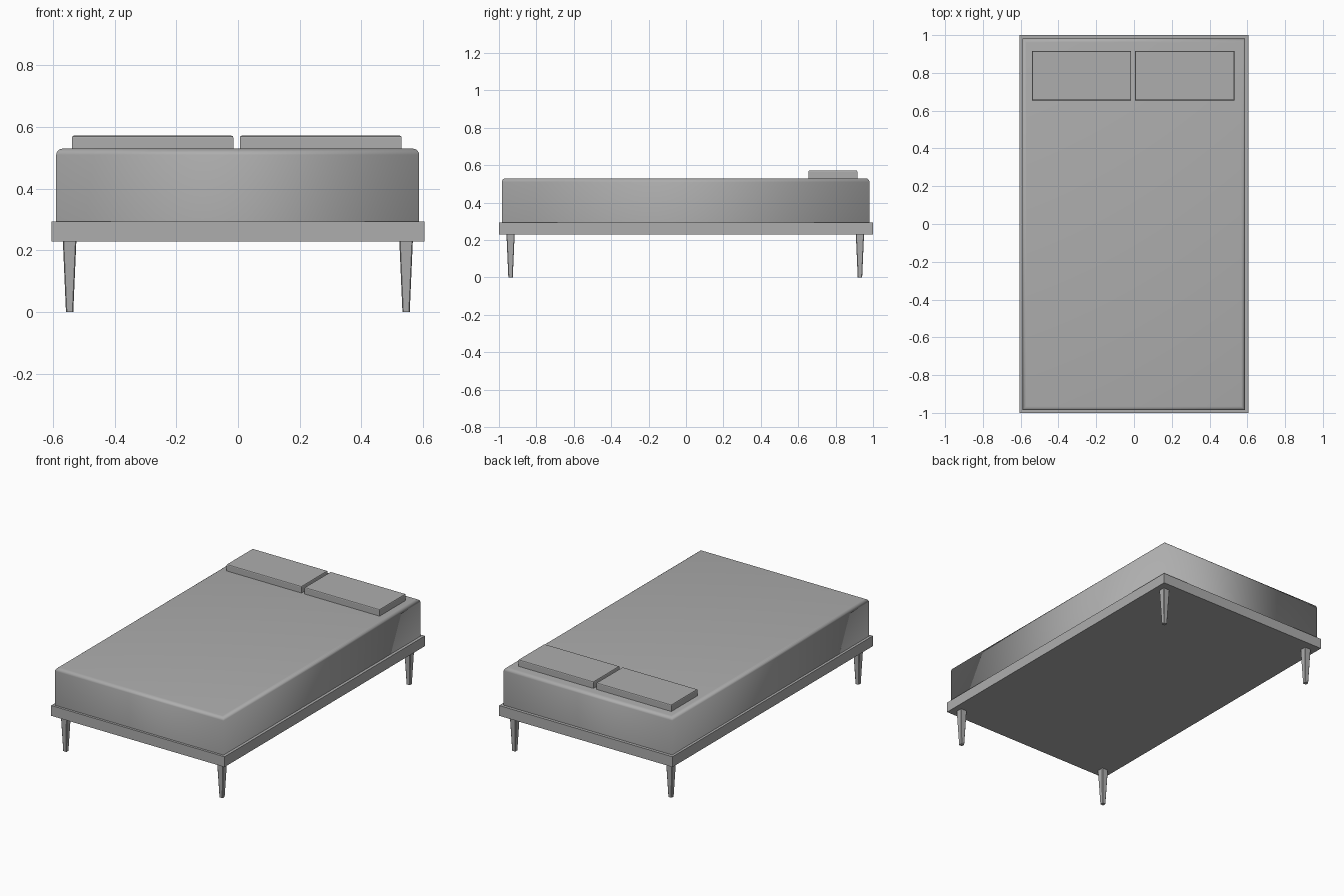
import bpy, bmesh

if "Cube" in bpy.data.objects:
    bpy.data.objects.remove(bpy.data.objects["Cube"])

# Darker grey shared by every part
grey = bpy.data.materials.new("dark_grey")
grey.diffuse_color = (0.42, 0.42, 0.42, 1)
grey.use_nodes = True
grey.node_tree.nodes["Principled BSDF"].inputs["Base Color"].default_value = grey.diffuse_color


def box(name, x, y, z, taper=1.0):
    """Box from (min, max) ranges; taper scales the lower end."""
    bm = bmesh.new()
    bmesh.ops.create_cube(bm, size=1)
    cx, cy = sum(x) / 2, sum(y) / 2
    for v in bm.verts:
        s = taper if v.co.z < 0 else 1.0
        v.co = (cx + v.co.x * (x[1] - x[0]) * s,
                cy + v.co.y * (y[1] - y[0]) * s,
                z[0] if v.co.z < 0 else z[1])
    me = bpy.data.meshes.new(name)
    bm.to_mesh(me)
    bm.free()
    me.materials.append(grey)
    ob = bpy.data.objects.new(name, me)
    bpy.context.collection.objects.link(ob)
    return ob


def bevel(ob, width, segments, pick):
    """Round the edges for which pick(v1, v2) is true."""
    bm = bmesh.new()
    bm.from_mesh(ob.data)
    edges = [e for e in bm.edges if pick(e.verts[0].co, e.verts[1].co)]
    bmesh.ops.bevel(bm, geom=edges, offset=width, segments=segments,
                    profile=0.5, affect='EDGES')
    bm.to_mesh(ob.data)
    bm.free()


def top_edge(height):
    return lambda a, b: min(a.z, b.z) > height - 0.001


# Bed frame slab
box("bed_frame", (-0.606, 0.606), (-1, 1), (0.229, 0.294))

# Mattress with a softened upper rim, smooth all round
mattress = box("mattress", (-0.59, 0.588), (-0.985, 0.981), (0.29, 0.53))
bevel(mattress, 0.02, 4, top_edge(0.53))
for p in mattress.data.polygons:
    p.use_smooth = p.normal.z > -0.5

# Two flat pillows
for side, x in (("left", (-0.539, -0.015)), ("right", (0.006, 0.531))):
    pillow = box(side + "_pillow", x, (0.655, 0.916), (0.528, 0.572))
    bevel(pillow, 0.006, 2, top_edge(0.572))

# Four tapered square legs with eased corners
for end, y in (("front", -0.938), ("back", 0.93)):
    for side, x in (("left", -0.5465), ("right", 0.5455)):
        leg = box(f"{end}_{side}_leg", (x - 0.022, x + 0.022),
                  (y - 0.022, y + 0.022), (0, 0.232), taper=0.54)
        bevel(leg, 0.003, 1, lambda a, b: abs(a.z - b.z) > 0.1)
